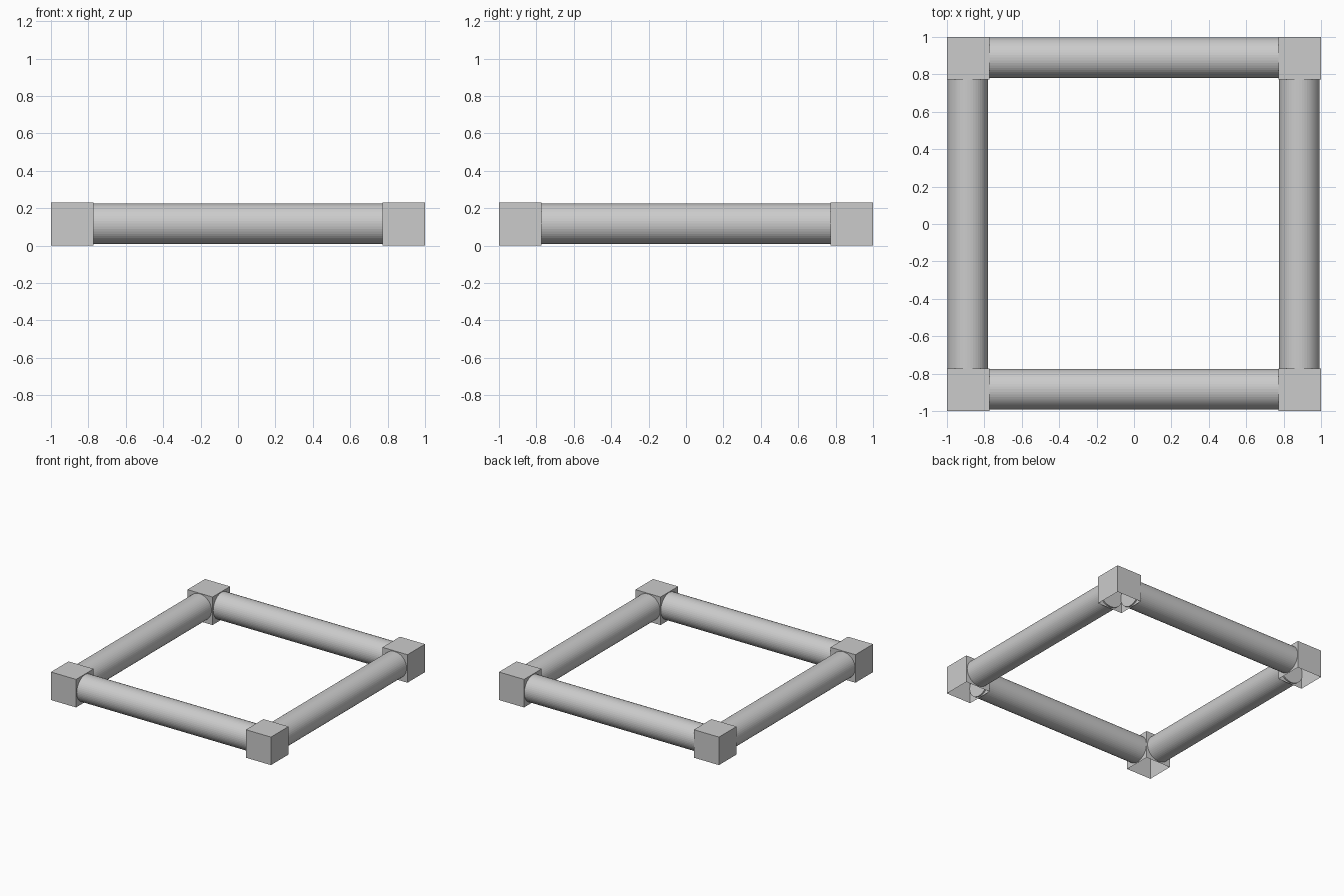
import bpy, bmesh
from math import pi
from mathutils import Matrix, Vector

if "Cube" in bpy.data.objects:
    bpy.data.objects.remove(bpy.data.objects["Cube"])

S = 0.228        # corner block width
H = 0.23         # corner block height
W = 0.01         # block wall thickness
R = 0.108        # pipe radius
C = 1 - S / 2    # corner centre distance
Z = 0.117        # pipe axis height


def make_object(name, bm):
    mesh = bpy.data.meshes.new(name)
    bm.to_mesh(mesh)
    bm.free()
    obj = bpy.data.objects.new(name, mesh)
    bpy.context.collection.objects.link(obj)
    return obj


# Hollow corner cap, open at the bottom
def corner(name, x, y):
    bm = bmesh.new()
    bmesh.ops.create_cube(bm, size=1, matrix=Matrix.Translation((x, y, H / 2)) @ Matrix.Diagonal((S, S, H, 1)))
    bm.normal_update()
    bottom = [f for f in bm.faces if f.normal.z < -0.9][0]
    inset = bmesh.ops.inset_region(bm, faces=[bottom], thickness=W)
    bmesh.ops.translate(bm, verts=bottom.verts, vec=(0, 0, H - W))
    bmesh.ops.recalc_face_normals(bm, faces=bm.faces)
    return make_object(name, bm)


# Round rail ending just inside the corner caps
def rail(name, centre, angle):
    bm = bmesh.new()
    length = 2 * (C - S / 2 + W + 0.002)
    m = Matrix.Translation(centre) @ Matrix.Rotation(angle, 4, 'Z') @ Matrix.Rotation(pi / 2, 4, 'Y')
    bmesh.ops.create_cone(bm, cap_ends=True, segments=48, radius1=R, radius2=R, depth=length, matrix=m)
    obj = make_object(name, bm)
    return obj


for sx, side in ((-1, "left"), (1, "right")):
    for sy, end in ((-1, "front"), (1, "back")):
        corner(f"{end}_{side}_corner", sx * C, sy * C)

rail("front_rail", Vector((0, -C + 0.003, Z)), 0)
rail("back_rail", Vector((0, C + 0.003, Z)), 0)
rail("left_rail", Vector((-C - 0.003, 0, Z)), pi / 2)
rail("right_rail", Vector((C - 0.002, 0, Z)), pi / 2)
